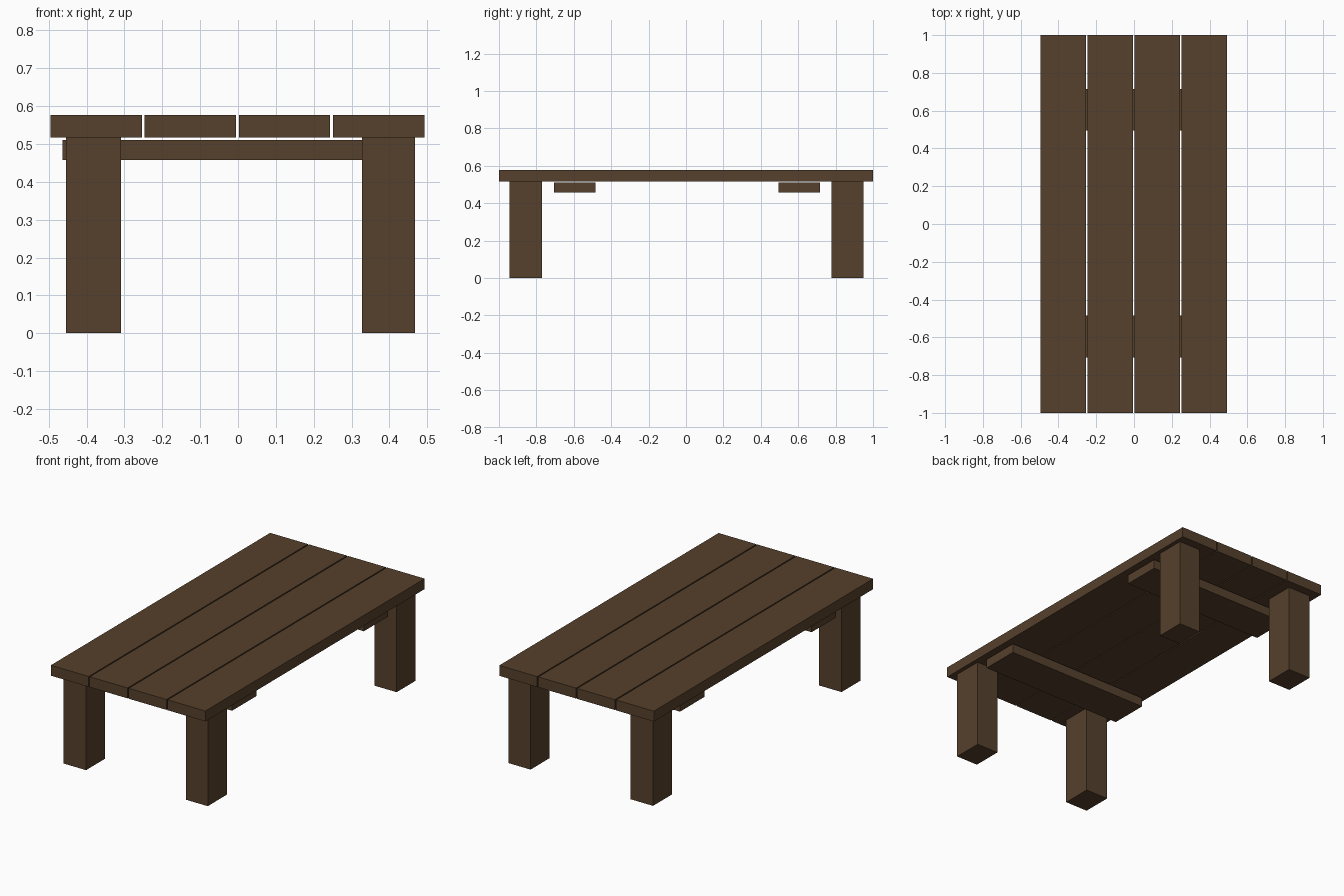
import bpy

if "Cube" in bpy.data.objects:
    bpy.data.objects.remove(bpy.data.objects["Cube"])

# One dark wood colour for the whole table
wood = bpy.data.materials.new("dark_brown_wood")
wood.diffuse_color = (0.093, 0.052, 0.025, 1.0)
wood.use_nodes = True
wood.node_tree.nodes["Principled BSDF"].inputs["Base Color"].default_value = wood.diffuse_color


def box(name, x, y, z):
    """Axis-aligned box from (min, max) ranges, with its origin at the centre."""
    bpy.ops.mesh.primitive_cube_add(
        size=1, location=[(r[0] + r[1]) / 2 for r in (x, y, z)])
    ob = bpy.context.object
    ob.name = name
    ob.scale = [r[1] - r[0] for r in (x, y, z)]
    bpy.ops.object.transform_apply(location=False, rotation=False, scale=True)
    ob.data.materials.append(wood)
    return ob


# Four top planks with narrow gaps
PITCH, WIDTH = 0.2485, 0.2415
for i in range(4):
    x0 = -0.495 + i * PITCH
    box(f"top_plank_{i + 1}", (x0, x0 + WIDTH), (-1, 1), (0.517, 0.577))

# Four square legs up to the underside of the planks
for side, x in (("left", (-0.454, -0.309)), ("right", (0.328, 0.468))):
    for end, y in (("front", (-0.944, -0.77)), ("back", (0.778, 0.949))):
        box(f"{end}_{side}_leg", x, y, (0, 0.517))

# Two cross battens just below the planks
for end, y in (("front", (-0.707, -0.484)), ("back", (0.494, 0.716))):
    box(f"{end}_cross_batten", (-0.463, 0.457), y, (0.457, 0.511))
